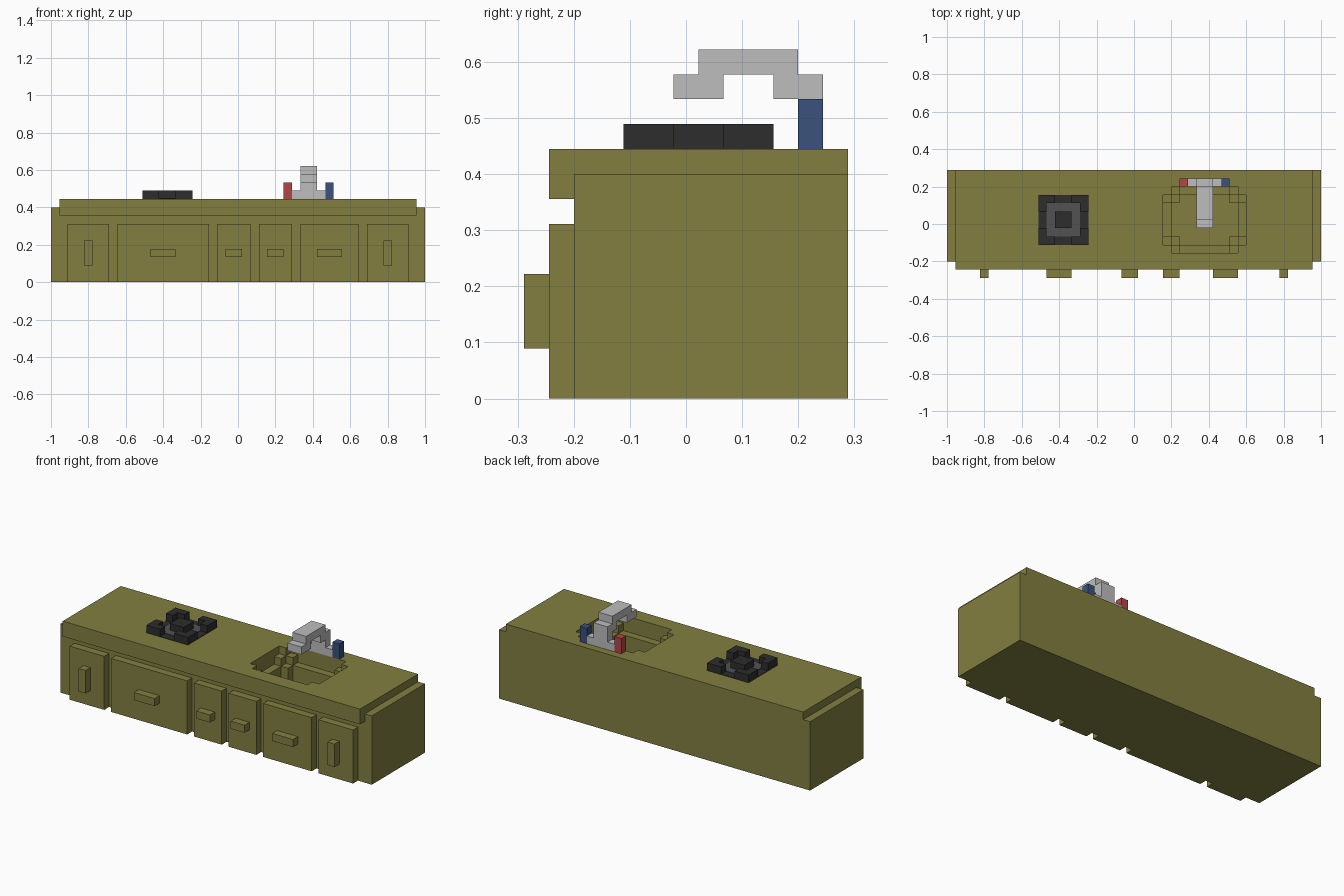
import bpy
import bmesh
from mathutils import Vector

U = 2 / 45  # one grid block

if "Cube" in bpy.data.objects:
    bpy.data.objects.remove(bpy.data.objects["Cube"], do_unlink=True)


def material(name, rgb):
    m = bpy.data.materials.new(name)
    m.use_nodes = True
    m.diffuse_color = (*rgb, 1)
    m.node_tree.nodes["Principled BSDF"].inputs["Base Color"].default_value = (*rgb, 1)
    return m


OLIVE = material("olive", (0.225, 0.212, 0.052))
STEEL = material("light_grey", (0.51, 0.51, 0.51))
BLACK = material("black", (0.026, 0.026, 0.026))
GREY = material("dark_grey", (0.085, 0.085, 0.085))
RED = material("red", (0.44, 0.062, 0.062))
BLUE = material("blue", (0.044, 0.082, 0.2))


def prism(name, pts, lo, hi, mat, axis="z"):
    """Extrude an outline given in blocks; axis z uses (x, y), axis x uses (y, z)."""
    bm = bmesh.new()
    place = (lambda a, b: (a, b, lo)) if axis == "z" else (lambda a, b: (lo, a, b))
    face = bm.faces.new([bm.verts.new(Vector(place(a, b)) * U) for a, b in pts])
    out = bmesh.ops.extrude_face_region(bm, geom=[face])
    step = Vector((0, 0, hi - lo) if axis == "z" else (hi - lo, 0, 0)) * U
    bmesh.ops.translate(bm, vec=step, verts=[v for v in out["geom"] if isinstance(v, bmesh.types.BMVert)])
    bmesh.ops.recalc_face_normals(bm, faces=bm.faces)
    mesh = bpy.data.meshes.new(name)
    bm.to_mesh(mesh)
    bm.free()
    mesh.materials.append(mat)
    ob = bpy.data.objects.new(name, mesh)
    bpy.context.collection.objects.link(ob)
    return ob


def box(name, x, y, z, mat):
    return prism(name, [(x[0], y[0]), (x[1], y[0]), (x[1], y[1]), (x[0], y[1])], z[0], z[1], mat)


def stepped_outline(quarter, cx, cy):
    """Mirror a quarter outline into all four corners."""
    back = quarter[::-1]
    pts = (quarter + [(-x, y) for x, y in back]
           + [(-x, -y) for x, y in quarter] + [(x, -y) for x, y in back])
    return [(x + cx, y + cy) for x, y in pts]


def cut(ob, name, quarter, lo, hi):
    cutter = prism(name, stepped_outline(quarter, 8.5, 0.5), lo, hi, OLIVE)
    mod = ob.modifiers.new(name, "BOOLEAN")
    mod.operation = "DIFFERENCE"
    mod.solver = "EXACT"
    mod.object = cutter
    bpy.context.view_layer.objects.active = ob
    bpy.ops.object.modifier_apply(modifier=mod.name)
    bpy.data.objects.remove(cutter, do_unlink=True)


# Cabinet, worktop and front lip
body = box("cabinet_body", (-22.5, 22.5), (-4.5, 6.5), (0, 9), OLIVE)
top = box("worktop", (-21.5, 21.5), (-4.5, 6.5), (9, 10), OLIVE)
box("worktop_lip", (-21.5, 21.5), (-5.5, -4.5), (8, 10), OLIVE)

# Stepped sink basin
cut(top, "sink_rim_cut", [(5, 3), (4, 3), (4, 4)], 8.5, 10.5)
cut(body, "sink_middle_cut", [(5, 2), (4, 2), (4, 3), (3, 3), (3, 4)], 8, 9.5)
cut(body, "sink_floor_cut", [(4, 2), (3, 2), (3, 3)], 6, 8.5)

# Doors and drawers: panel x range, handle x range, handle z range
fronts = [
    ("left_door", (15.5, 20.5), (17.5, 18.5), (2, 5)),
    ("sink_drawer", (7.5, 14.5), (9.5, 12.5), (3, 4)),
    ("small_drawer_a", (2.5, 6.5), (3.5, 5.5), (3, 4)),
    ("small_drawer_b", (-2.5, 1.5), (-1.5, 0.5), (3, 4)),
    ("wide_drawer", (-14.5, -3.5), (-10.5, -7.5), (3, 4)),
    ("right_door", (-20.5, -15.5), (-18.5, -17.5), (2, 5)),
]
for name, panel, handle, height in fronts:
    box(name, panel, (-5.5, -4.5), (0, 7), OLIVE)
    box(name + "_handle", handle, (-6.5, -5.5), height, OLIVE)

# Stove burner: flat plates, corner supports and centre block
box("burner_base_plate", (-11.5, -5.5), (-2.5, 3.5), (10, 10.06), BLACK)
box("burner_ring_plate", (-10.5, -6.5), (-1.5, 2.5), (10.06, 10.12), GREY)
box("burner_centre", (-9.5, -7.5), (-0.5, 1.5), (10, 11), BLACK)
corner = [(3, 1), (3, 3), (1, 3), (1, 2), (2, 2), (2, 1)]
for sx, side in ((1, "left"), (-1, "right")):
    for sy, end in ((1, "back"), (-1, "front")):
        prism(f"burner_support_{end}_{side}",
              [(sx * x - 8.5, sy * y + 0.5) for x, y in corner], 10, 11, BLACK)

# Tap with arched spout and two handles
box("tap_base", (6.5, 10.5), (4.5, 5.5), (10, 11), STEEL)
spout = [(5.5, 11), (5.5, 13), (4.5, 13), (4.5, 14), (0.5, 14), (0.5, 13), (-0.5, 13),
         (-0.5, 12), (1.5, 12), (1.5, 13), (3.5, 13), (3.5, 12), (4.5, 12), (4.5, 11)]
prism("tap_spout", spout, 7.5, 9.5, STEEL, axis="x")
box("hot_handle", (5.5, 6.5), (4.5, 5.5), (10, 12), RED)
box("cold_handle", (10.5, 11.5), (4.5, 5.5), (10, 12), BLUE)
